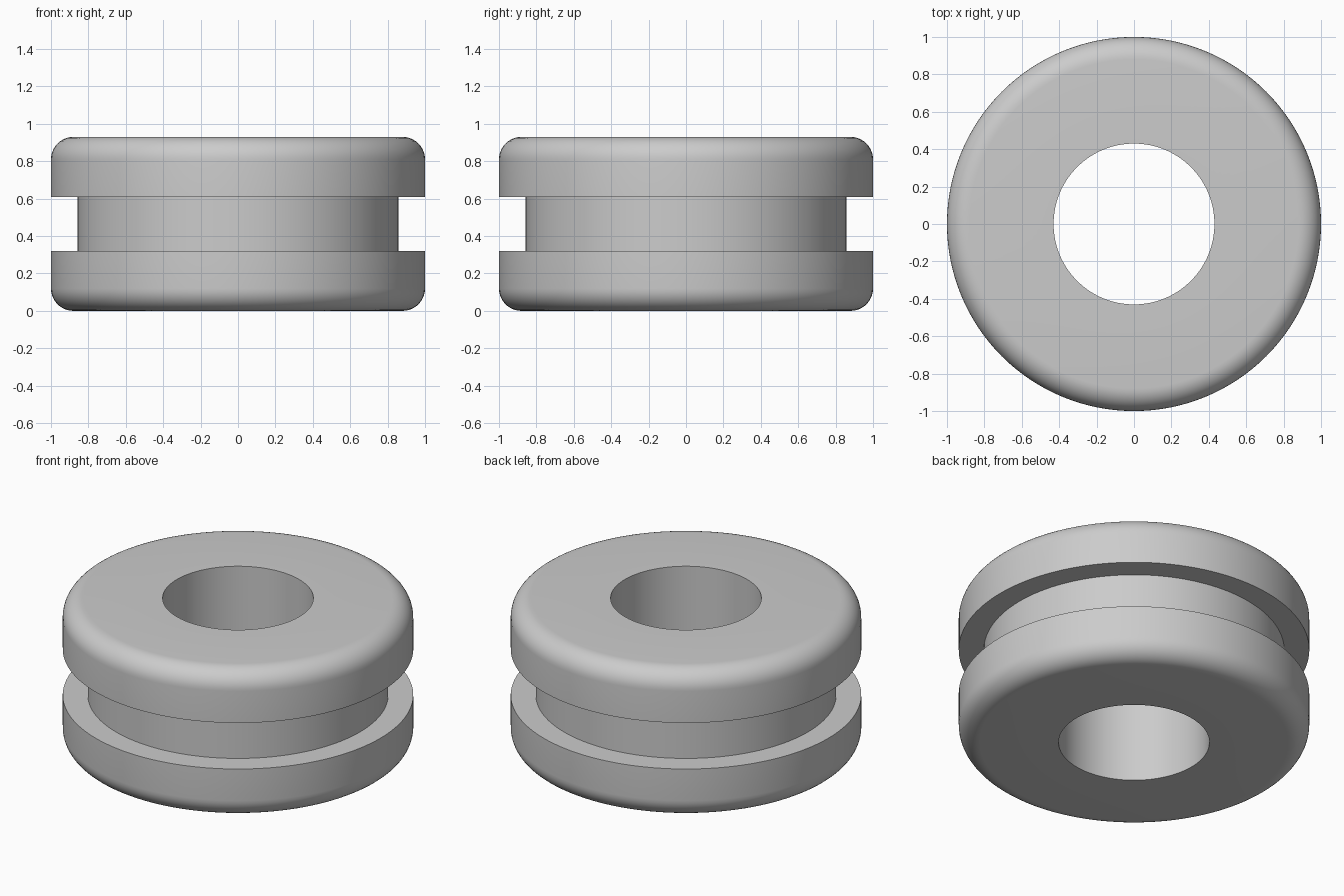
import bpy
import bmesh
from math import cos, sin, pi, radians
from mathutils import Vector

cube = bpy.data.objects.get("Cube")
if cube:
    bpy.data.objects.remove(cube, do_unlink=True)

HEIGHT, OUTER, HOLE = 0.93, 1.0, 0.43
GROOVE_RADIUS, GROOVE_LOW, GROOVE_HIGH = 0.857, 0.32, 0.61
FILLET, FILLET_STEPS, SIDES = 0.12, 10, 128


def fillet(center_z, start):
    """Quarter circle on the outer rim, as (radius, height) points."""
    angles = [start + pi / 2 * i / FILLET_STEPS for i in range(FILLET_STEPS + 1)]
    return [(OUTER - FILLET + FILLET * cos(a), center_z + FILLET * sin(a))
            for a in angles]


# Closed cross-section: bore, lower flange, groove, upper flange
profile = [(HOLE, HEIGHT), (HOLE, 0)]
profile += fillet(FILLET, -pi / 2)
profile += [(OUTER, GROOVE_LOW), (GROOVE_RADIUS, GROOVE_LOW),
            (GROOVE_RADIUS, GROOVE_HIGH), (OUTER, GROOVE_HIGH)]
profile += fillet(HEIGHT - FILLET, 0)

# Revolve the cross-section around the vertical axis
bm = bmesh.new()
verts = [bm.verts.new((r, 0, z)) for r, z in profile]
edges = [bm.edges.new((v, verts[i - 1])) for i, v in enumerate(verts)]
bmesh.ops.spin(bm, geom=verts + edges, cent=Vector(), axis=Vector((0, 0, 1)),
               angle=2 * pi, steps=SIDES, use_duplicate=False)
bmesh.ops.remove_doubles(bm, verts=bm.verts, dist=0.0001)
bmesh.ops.recalc_face_normals(bm, faces=bm.faces)
mesh = bpy.data.meshes.new("grommet_ring")
bm.to_mesh(mesh)
bm.free()

grommet = bpy.data.objects.new("grommet_ring", mesh)
bpy.context.collection.objects.link(grommet)

# Grey rubber
grey = bpy.data.materials.new("grey_rubber")
grey.use_nodes = True
color = (0.6, 0.6, 0.6, 1)
grey.diffuse_color = color
grey.node_tree.nodes["Principled BSDF"].inputs["Base Color"].default_value = color
mesh.materials.append(grey)

# Smooth round surfaces, crisp groove and bore edges
bpy.ops.object.select_all(action='DESELECT')
grommet.select_set(True)
bpy.context.view_layer.objects.active = grommet
bpy.ops.object.shade_smooth_by_angle(angle=radians(30))
